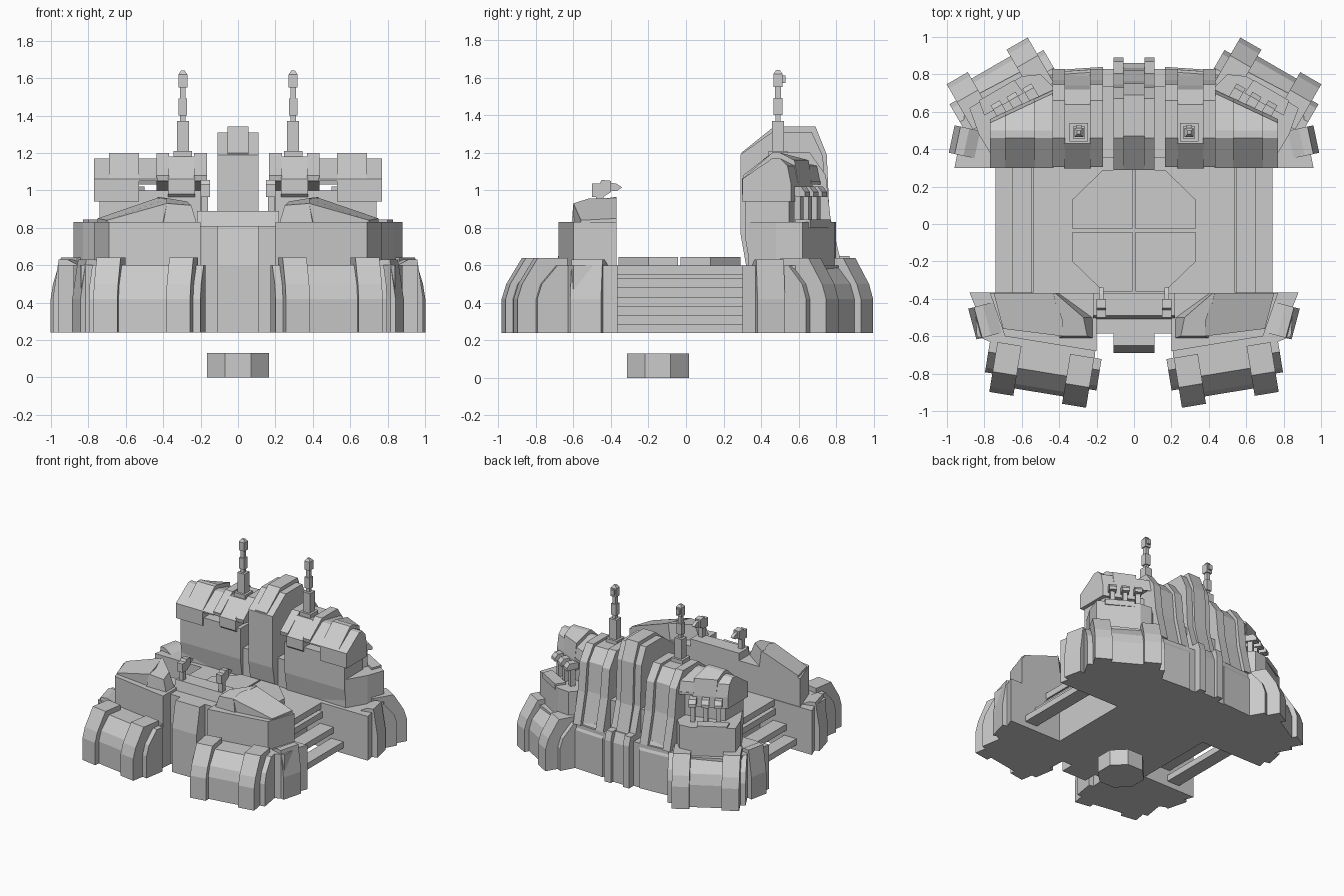
import bpy, bmesh
from math import radians, cos, sin, pi
from mathutils import Matrix


def finish(name, bm, at=(0, 0), rot=0, mirror=True):
    bm.transform(Matrix.Translation((at[0], at[1], 0)) @ Matrix.Rotation(radians(rot), 4, 'Z'))
    bmesh.ops.recalc_face_normals(bm, faces=bm.faces)
    me = bpy.data.meshes.new(name)
    bm.to_mesh(me)
    bm.free()
    ob = bpy.data.objects.new(name, me)
    bpy.context.collection.objects.link(ob)
    if mirror:
        m = ob.modifiers.new("mirror", 'MIRROR')
        m.use_mirror_merge = False
    return ob


def skin(name, a, b, **kw):
    """Closed solid between two matching rings of 3D points."""
    bm = bmesh.new()
    va = [bm.verts.new(p) for p in a]
    vb = [bm.verts.new(p) for p in b]
    n = len(va)
    bm.faces.new(va)
    bm.faces.new(vb)
    for i in range(n):
        j = (i + 1) % n
        bm.faces.new((va[i], va[j], vb[j], vb[i]))
    return finish(name, bm, **kw)


def slab(name, x0, x1, prof, prof1=None, **kw):
    """(y, z) profile extruded along x."""
    return skin(name, [(x0, y, z) for y, z in prof],
                [(x1, y, z) for y, z in (prof1 or prof)], **kw)


def prism(name, pts, z0, z1=None, **kw):
    """(x, y) outline extruded up; points may carry their own top height."""
    return skin(name, [(p[0], p[1], z0) for p in pts],
                [(p[0], p[1], p[2] if len(p) > 2 else z1) for p in pts], **kw)


def box(name, x0, x1, y0, y1, z0, z1, **kw):
    return prism(name, [(x0, y0), (x1, y0), (x1, y1), (x0, y1)], z0, z1, **kw)


# Octagonal thruster below the hull
R = 0.165 / cos(pi / 8)
prism("lower_hub", [(R * cos(pi / 8 + i * pi / 4), -0.15 + R * sin(pi / 8 + i * pi / 4))
                    for i in range(8)], 0, 0.13, mirror=False)

# Landing deck, side planks and four pad panels
box("deck_base", -0.41, 0.41, -0.37, 0.31, 0.24, 0.6, mirror=False)
for x0, x1, z in ((0.40, 0.54, 0.6), (0.45, 0.55, 0.53), (0.53, 0.65, 0.43), (0.63, 0.74, 0.335)):
    box("side_plank", x0, x1, -0.37, 0.31, z - 0.05, z)
g = 0.007
for y0, y1, yc in ((-0.035 + g, 0.29, 0.13), (-0.035 - g, -0.36, -0.2)):
    prism("pad_panel", [(g, y0), (0.33, y0), (0.33, yc), (0.165, y1), (g, y1)], 0.59, 0.645)

# Front hull
prism("front_hull", [(0, -0.58), (0.2, -0.58), (0.21, -0.72), (0.77, -0.63), (0.84, -0.6),
                     (0.85, -0.44), (0.88, -0.365), (0, -0.365)], 0.24, 0.6)
prism("front_upper_block", [(0.2, -0.68), (0.69, -0.6), (0.77, -0.37), (0.2, -0.37)], 0.58, 0.83)
box("front_bridge", -0.21, 0.21, -0.585, -0.37, 0.58, 0.81, mirror=False)
slab("front_bridge_parapet", -0.22, 0.22, [(-0.51, 0.8), (-0.49, 0.89), (-0.37, 0.89), (-0.37, 0.8)], mirror=False)
slab("front_column", -0.11, 0.11, [(-0.56, 0.24), (-0.69, 0.24), (-0.69, 0.6), (-0.65, 0.81), (-0.56, 0.81)],
     mirror=False)
prism("front_roof_wedge", [(0.38, -0.6, 0.93), (0.7, -0.56, 0.84), (0.75, -0.37, 0.85),
                           (0.43, -0.37, 0.96), (0.38, -0.52, 0.955)], 0.82)
skin("front_roof_fin", [(0.22, -0.61, 0.82), (0.4, -0.61, 0.82), (0.44, -0.37, 0.82), (0.4, -0.37, 0.82),
                        (0.22, -0.5, 0.82)],
     [(0.25, -0.6, 0.92), (0.38, -0.6, 0.93), (0.43, -0.37, 0.965), (0.42, -0.37, 0.965), (0.27, -0.5, 0.94)])

# Guns on the bridge
box("gun_post", 0.16, 0.195, -0.48, -0.44, 0.85, 1.0)
slab("gun_head", 0.15, 0.2, [(-0.5, 0.965), (-0.5, 1.035), (-0.46, 1.035), (-0.45, 1.055), (-0.4, 1.05),
                             (-0.4, 0.99), (-0.44, 0.965)])
slab("gun_barrel", 0.162, 0.188, [(-0.41, 0.995), (-0.41, 1.04), (-0.37, 1.035), (-0.34, 1.015), (-0.37, 0.995)])


# Four corner bastions: core, recessed shoulders and two buttress pads
def bastion(name, at, rot, s, half, depth):
    def prof(front, top, knee):
        return [(s * y, z) for y, z in ((front, 0.24), (front, knee), (front + 0.025, 0.5),
                                        (front + 0.11, top), (depth, top), (depth, 0.24))]
    kw = dict(at=at, rot=rot)
    slab(name + "_core", -half + 0.08, half - 0.08, prof(0.04, 0.6, 0.42), **kw)
    slab(name + "_shoulders", -half - 0.04, half + 0.04, prof(0.1, 0.6, 0.42), **kw)
    for c in (-1, 1):
        u = c * (half - 0.065)
        slab(name + "_pad", u - 0.065, u + 0.065, prof(0, 0.64, 0.42), **kw)


bastion("front_bastion", (0.515, -0.94), 9.3, 1, 0.262, 0.27)
bastion("rear_bastion", (0.785, 0.872), -30, -1, 0.25, 0.28)

# Side buttresses
flank = [(-0.12, 0.24), (0.02, 0.24), (0.02, 0.42), (-0.012, 0.63), (-0.06, 0.63), (-0.12, 0.6)]
slab("rear_side_buttress", -0.075, 0.075, flank, at=(0.955, 0.45), rot=-78)
slab("front_side_buttress", -0.085, 0.085, flank, at=(0.845, -0.53), rot=-105)

# Rear hull
prism("rear_hull", [(0, 0.3), (0.96, 0.3), (0.91, 0.55), (0.9, 0.66), (0.52, 0.86), (0.47, 0.81),
                    (0.17, 0.83), (0, 0.83)], 0.24, 0.6)
slab("rear_hull_rim", 0.165, 0.47, [(0.7, 0.24), (0.84, 0.24), (0.84, 0.55), (0.8, 0.63), (0.7, 0.63)],
     [(0.7, 0.24), (0.82, 0.24), (0.82, 0.55), (0.78, 0.63), (0.7, 0.63)])
slab("rear_centre_panel", -0.1, 0.1, [(0.7, 0.24), (0.86, 0.24), (0.86, 0.56), (0.83, 0.64), (0.7, 0.64)],
     mirror=False)
slab("rear_centre_post", 0.055, 0.11, [(0.8, 0.24), (0.89, 0.24), (0.89, 0.58), (0.87, 0.65), (0.8, 0.65)])
prism("rear_middle_block", [(0, 0.36), (0.74, 0.33), (0.83, 0.48), (0.88, 0.62), (0.6, 0.79), (0.5, 0.8),
                            (0.43, 0.73), (0, 0.74)], 0.58, 0.83)
prism("rear_block_front_cap", [(0.59, 0.7), (0.8, 0.58), (0.83, 0.66), (0.64, 0.77)], 0.8, 0.845)

# Central spine of the tower
spine = [(0.32, 0.6), (0.29, 0.77), (0.29, 1.19), (0.46, 1.31), (0.67, 1.31), (0.73, 1.18),
         (0.745, 0.85), (0.82, 0.6)]
slab("tower_spine", -0.11, 0.11, spine, mirror=False)
slab("tower_spine_ridge", -0.055, 0.055, [(0.32, 0.6), (0.295, 0.77), (0.295, 1.2), (0.47, 1.34), (0.69, 1.34),
                                          (0.75, 1.19), (0.765, 0.85), (0.83, 0.6)], mirror=False)

# Tower walls, ribs and brow strips
slab("tower_wall", 0.2, 0.74, [(0.34, 0.6), (0.315, 0.75), (0.315, 1.0), (0.7, 1.0), (0.7, 0.6)],
     [(0.34, 0.6), (0.315, 0.75), (0.315, 1.0), (0.55, 1.0), (0.55, 0.6)])
slab("tower_rib", 0.23, 0.375, [(0.32, 0.96), (0.298, 0.98), (0.298, 1.06), (0.43, 1.18), (0.64, 1.18), (0.72, 1.08),
                                (0.74, 0.85), (0.8, 0.6), (0.5, 0.6)])
for x0, x1 in ((0.165, 0.235), (0.37, 0.436)):
    slab("rib_flange", x0, x1, [(0.31, 1.05), (0.305, 1.08), (0.46, 1.2), (0.66, 1.2), (0.745, 1.08), (0.77, 0.85),
                                (0.83, 0.6), (0.6, 0.6), (0.6, 1.0)])


# Winged hoods with a slanted rear edge
def hood(top, x, low):
    yb = 0.72 - 0.47 * (x - 0.43)
    return [(0.3, low), (0.3, 1.06), (0.46, top), (0.5, top), (yb - 0.02, top - 0.04), (yb, 1.03), (yb, low)]


for x0, x1, top, low in ((0.43, 0.54, 1.17, 1.05), (0.53, 0.69, 1.2, 0.94), (0.69, 0.77, 1.17, 0.94)):
    slab("wing_hood", x0, x1, hood(top, x0, low), hood(top, x1, low))

# Row of small launch tubes behind each wing
for x, y in ((0.545, 0.69), (0.63, 0.645), (0.715, 0.6)):
    box("tube_post", -0.017, 0.017, -0.02, 0.02, 0.82, 1.0, at=(x, y), rot=-30)
    slab("tube_head", -0.028, 0.028, [(-0.04, 0.97), (-0.04, 1.02), (0.03, 1.02), (0.055, 0.99), (0.055, 0.965)],
         at=(x, y), rot=-30)

# Masts
for w, z0, z1 in ((0.05, 1.17, 1.21), (0.032, 1.2, 1.37), (0.014, 1.36, 1.41), (0.023, 1.4, 1.49),
                  (0.015, 1.48, 1.56), (0.024, 1.55, 1.62)):
    box("mast_segment", 0.295 - w, 0.295 + w, 0.49 - w, 0.49 + w, z0, z1)
skin("mast_tip", [(0.295 + a * 0.024, 0.49 + b * 0.024, 1.62) for a, b in ((-1, -1), (1, -1), (1, 1), (-1, 1))],
     [(0.295 + a * 0.01, 0.49 + b * 0.01, 1.64) for a, b in ((-1, -1), (1, -1), (1, 1), (-1, 1))])
box("mast_sensor", 0.28, 0.31, 0.5, 0.53, 1.57, 1.61)
